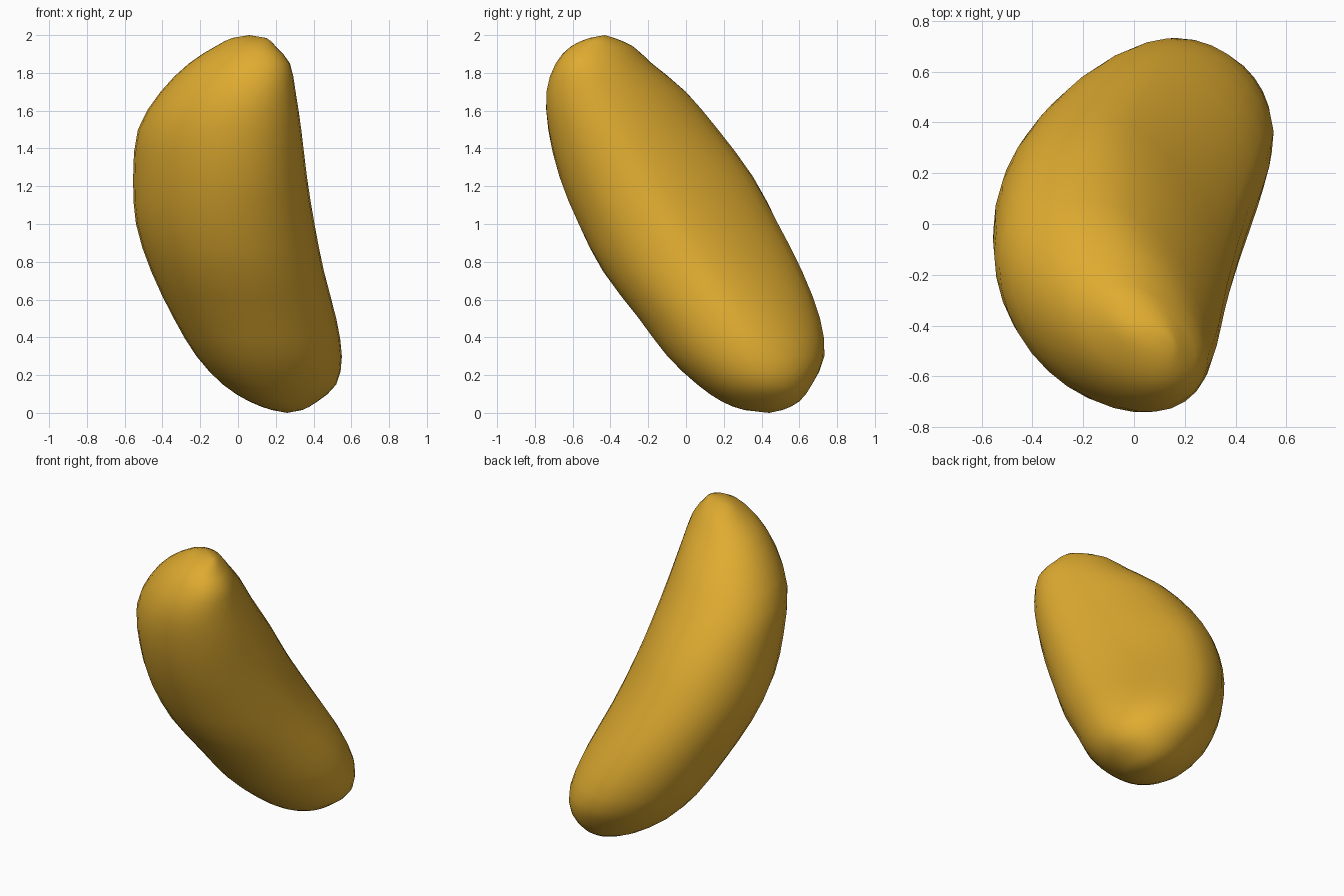
import bpy
import bmesh
from math import cos, sin, tau, pi, asin

# Remove the default cube only
default_cube = bpy.data.objects.get("Cube")
if default_cube:
    bpy.data.objects.remove(default_cube, do_unlink=True)

SIDES = 32
FLATTENING = .12

# Level slices of the bean: height, x range, y range (first and last are tips)
SLICES = [
    (0, .26, .26, .44, .44),
    (.015, .18, .34, .31, .51),
    (.06, .06, .42, .19, .6),
    (.15, -.08, .52, .06, .67),
    (.3, -.22, .55, -.1, .735),
    (.5, -.34, .52, -.25, .71),
    (.75, -.46, .455, -.44, .615),
    (1, -.54, .405, -.57, .49),
    (1.25, -.555, .365, -.67, .355),
    (1.5, -.53, .335, -.73, .17),
    (1.7, -.41, .305, -.74, 0),
    (1.85, -.26, .275, -.69, -.18),
    (1.94, -.12, .2, -.61, -.28),
    (1.985, -.03, .15, -.51, -.38),
    (2, .06, .06, -.43, -.43),
]


def make_material(name, colour):
    material = bpy.data.materials.new(name)
    material.use_nodes = True
    material.diffuse_color = colour
    shader = material.node_tree.nodes["Principled BSDF"]
    shader.inputs["Base Color"].default_value = colour
    shader.inputs["Roughness"].default_value = .6
    return material


def refine(rows):
    """Insert a smooth halfway slice between neighbouring slices."""
    result = []
    for before, a, b, after in zip(rows, rows[1:], rows[2:], rows[3:]):
        halfway = [(9 * (p + q) - o - r) / 16
                   for o, p, q, r in zip(before, a, b, after)]
        result += [a, halfway]
    return result + [rows[-2]]


def add_slice(bm, z, x_min, x_max, y_min, y_max):
    """Add a ring: a slanted ellipse flattened on the hollow side of the bean."""
    centre_x, centre_y = (x_min + x_max) / 2, (y_min + y_max) / 2
    half_x, half_y = (x_max - x_min) / 2, (y_max - y_min) / 2
    # The ellipse leans gradually the other way toward the top
    lean = asin(.2 - .3 * z)
    ring = []
    for i in range(SIDES):
        angle = tau * i / SIDES
        radius = 1
        if angle < pi / 2:
            radius -= FLATTENING * sin(pi * z / 2) * sin(2 * angle)
        x = centre_x + radius * half_x * cos(angle)
        y = centre_y + radius * half_y * sin(angle + lean)
        ring.append(bm.verts.new((x, y, z)))
    return ring


def close_end(bm, ring, tip_slice):
    """Fan the ring to a single tip vertex."""
    z, x, _, y, _ = tip_slice
    point = bm.verts.new((x, y, z))
    for i, vert in enumerate(ring):
        bm.faces.new((vert, ring[(i + 1) % SIDES], point))


# Bean body: slices bridged into a skin and closed at both ends
bm = bmesh.new()
rings = [add_slice(bm, *row) for row in refine(SLICES)]
for lower, upper in zip(rings, rings[1:]):
    for i in range(SIDES):
        j = (i + 1) % SIDES
        bm.faces.new((lower[i], lower[j], upper[j], upper[i]))
close_end(bm, rings[0], SLICES[0])
close_end(bm, rings[-1], SLICES[-1])
bmesh.ops.recalc_face_normals(bm, faces=bm.faces)
for face in bm.faces:
    face.smooth = True

mesh = bpy.data.meshes.new("bean_body")
bm.to_mesh(mesh)
bm.free()
mesh.materials.append(make_material("golden_ochre", (.74, .41, .03, 1)))
bean = bpy.data.objects.new("bean_body", mesh)
bpy.context.collection.objects.link(bean)
